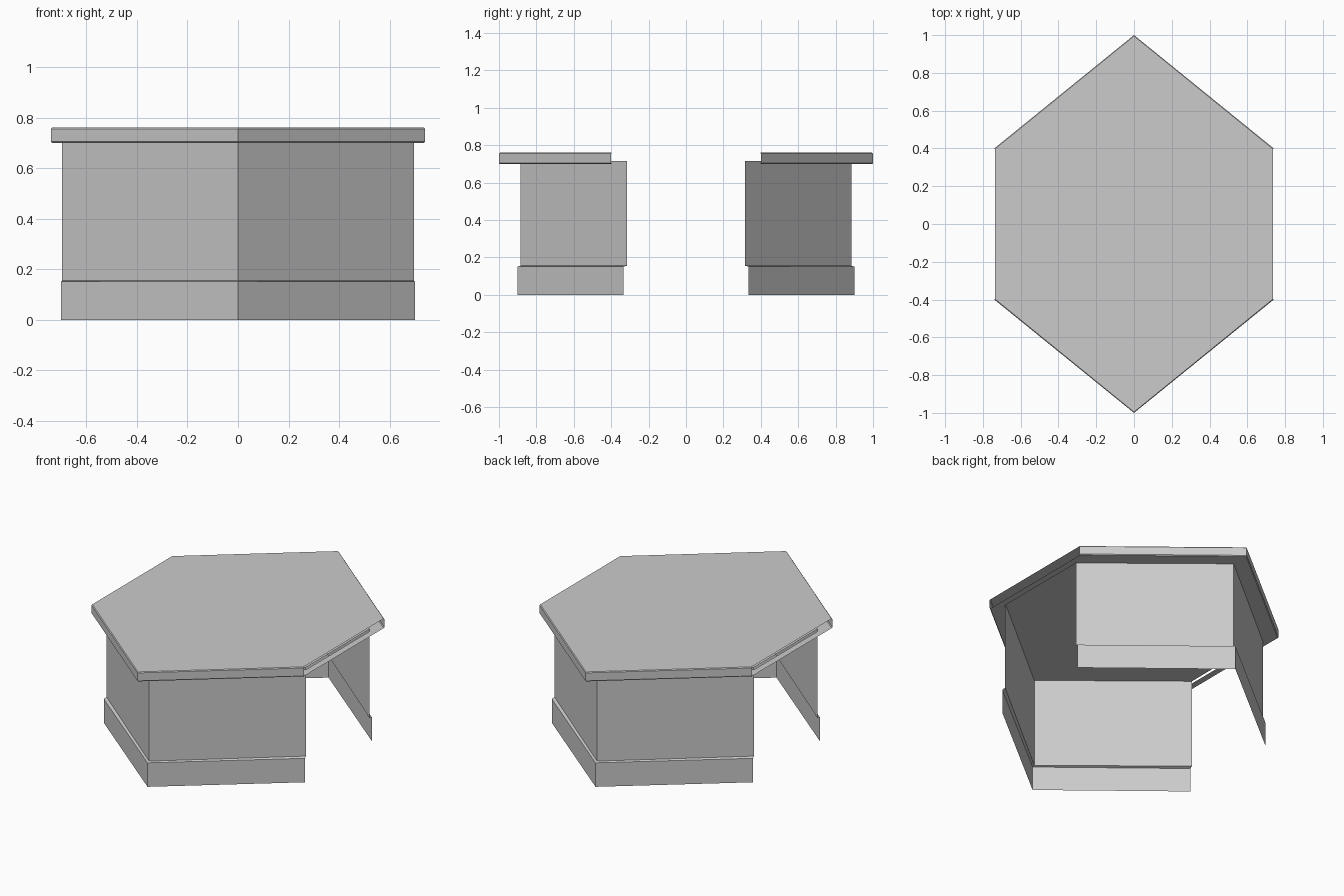
import bpy, bmesh

if "Cube" in bpy.data.objects:
    bpy.data.objects.remove(bpy.data.objects["Cube"])

# Six-sided outline: half width, y of the front/back point, y of the side corners
SKIRT = (0.70, 0.90, 0.335)
WALL = (0.695, 0.885, 0.315)
SLAB = (0.74, 1.0, 0.40)
SLAB_INSET = (0.736, 0.995, 0.397)


def hex_ring(bm, outline, z):
    x, tip, side = outline
    pts = [(0, -tip), (x, -side), (x, side), (0, tip), (-x, side), (-x, -side)]
    return [bm.verts.new((px, py, z)) for px, py in pts]


def hex_shell(name, layers, full_bands=()):
    """Stack outlines; the left and right sides stay open except in full_bands."""
    bm = bmesh.new()
    rings = [hex_ring(bm, outline, z) for outline, z in layers]
    for band, (a, b) in enumerate(zip(rings, rings[1:])):
        for i in range(6):
            if i in (1, 4) and band not in full_bands:
                continue
            j = (i + 1) % 6
            bm.faces.new((a[i], a[j], b[j], b[i]))
    bm.faces.new(rings[-1])
    mesh = bpy.data.meshes.new(name)
    bm.to_mesh(mesh)
    bm.free()
    obj = bpy.data.objects.new(name, mesh)
    bpy.context.collection.objects.link(obj)
    return obj


# Stepped skirt and wall panels, open at both ends, closed at the top
hex_shell("wall_panels", [(SKIRT, 0), (SKIRT, 0.151), (WALL, 0.156), (WALL, 0.715)])

# Overhanging counter top: underside rim, chamfered edge, top face
hex_shell("counter_top", [(WALL, 0.70), (SLAB_INSET, 0.70), (SLAB, 0.705),
                          (SLAB, 0.755), (SLAB_INSET, 0.76)], full_bands=(0,))
